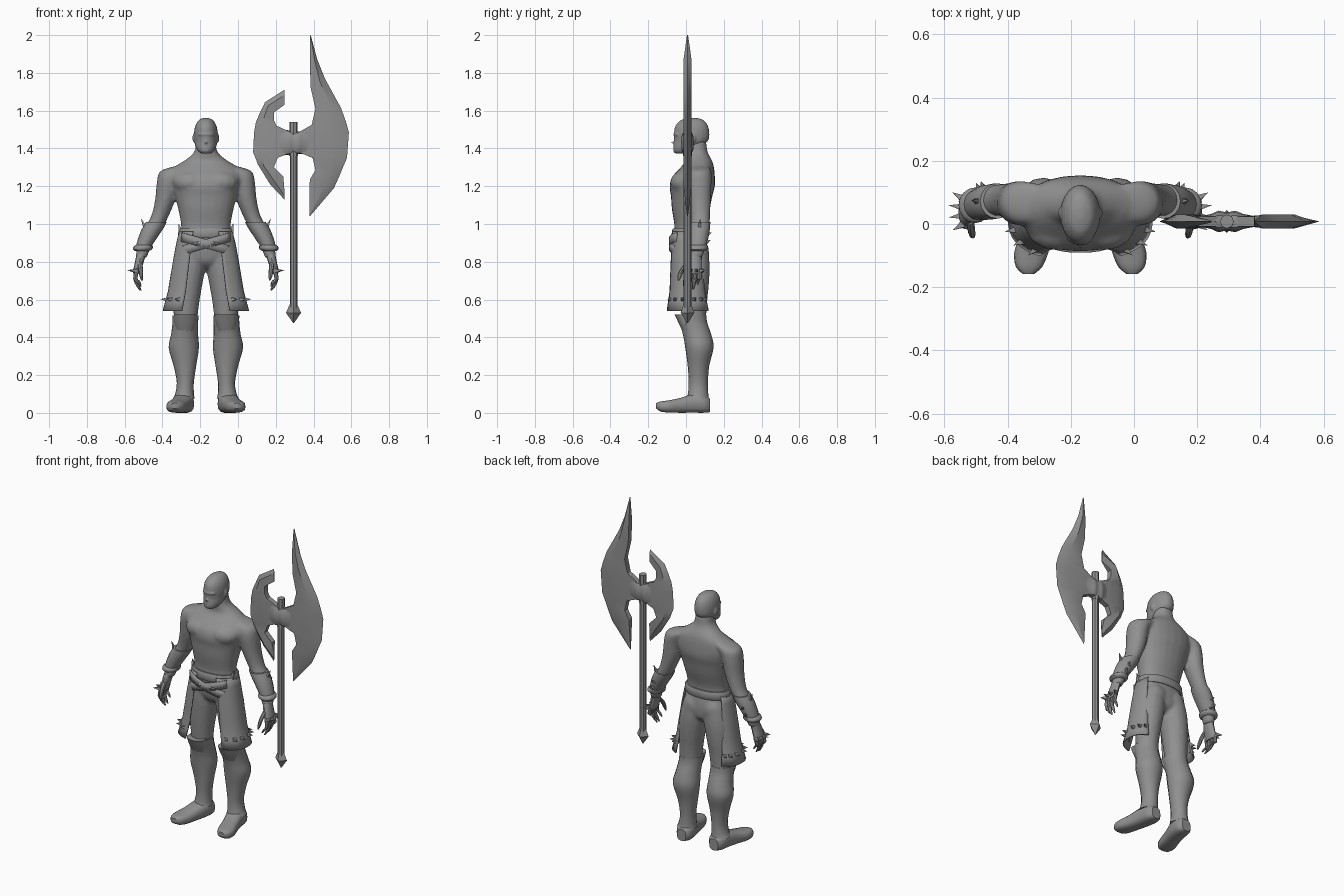
import bpy, bmesh
from math import sin, cos, pi, radians, copysign
from mathutils import Vector

CX = -0.17  # body centre line
grey = bpy.data.materials.new("dark_grey")
grey.diffuse_color = (.28, .28, .28, 1)


def make(name, verts, faces, angle=40):
    me = bpy.data.meshes.new(name)
    me.from_pydata([tuple(v) for v in verts], [], faces)
    bm = bmesh.new()
    bm.from_mesh(me)
    bmesh.ops.recalc_face_normals(bm, faces=bm.faces)
    bm.to_mesh(me)
    bm.free()
    me.polygons.foreach_set("use_smooth", [True] * len(me.polygons))
    me.set_sharp_from_angle(angle=radians(angle))
    me.materials.append(grey)
    ob = bpy.data.objects.new(name, me)
    bpy.context.collection.objects.link(ob)
    return ob


def fuse(name, parts, voxel, rounds):
    """Melt overlapping parts into one smooth skin."""
    bm = bmesh.new()
    for p in parts:
        bm.from_mesh(p.data)
        bpy.data.objects.remove(p)
    me = bpy.data.meshes.new(name)
    bm.to_mesh(me)
    bm.free()
    me.materials.append(grey)
    ob = bpy.data.objects.new(name, me)
    bpy.context.collection.objects.link(ob)
    m = ob.modifiers.new("skin", "REMESH")
    m.mode, m.voxel_size, m.use_smooth_shade = "VOXEL", voxel, True
    m = ob.modifiers.new("soften", "SMOOTH")
    m.factor, m.iterations = .5, rounds


def bridge(rings):
    n = len(rings[0])
    faces = [(i * n + j, i * n + (j + 1) % n, (i + 1) * n + (j + 1) % n, (i + 1) * n + j)
             for i in range(len(rings) - 1) for j in range(n)]
    faces += [tuple(range(n)), tuple(range((len(rings) - 1) * n, len(rings) * n))]
    return [v for r in rings for v in r], faces


def smooth_path(st, steps):
    out = []
    for i in range(len(st) - 1):
        p = [Vector(st[min(max(i + k, 0), len(st) - 1)]) for k in (-1, 0, 1, 2)]
        for s in range(steps):
            t = s / steps
            out.append(0.5 * (2 * p[1] + (p[2] - p[0]) * t + (2 * p[0] - 5 * p[1] + 4 * p[2] - p[3]) * t ** 2
                              + (3 * p[1] - p[0] - 3 * p[2] + p[3]) * t ** 3))
    return out + [Vector(st[-1])]


def loft(name, st, side=1, n=16, steps=3, e=2.0, axis="z", cx=CX, angle=40):
    """Rings given as (x, y, z, half width, half depth) across the given axis."""
    rings = []
    for x, y, z, a, b in smooth_path(st, steps):
        ring = []
        for k in range(n):
            t = 2 * pi * k / n
            u = a * copysign(abs(cos(t)) ** (2 / e), cos(t))
            v = b * copysign(abs(sin(t)) ** (2 / e), sin(t))
            p = {"z": (x + u, y + v, z), "y": (x + u, y, z + v), "x": (x, y + u, z + v)}[axis]
            ring.append((cx + side * p[0], p[1], p[2]))
        rings.append(ring)
    return make(name, *bridge(rings), angle)


def ball(name, c, r, side=1):
    bm = bmesh.new()
    bmesh.ops.create_uvsphere(bm, u_segments=14, v_segments=8, radius=1)
    vs = [(CX + side * (c[0] + v.co.x * r[0]), c[1] + v.co.y * r[1], c[2] + v.co.z * r[2]) for v in bm.verts]
    fs = [[v.index for v in f.verts] for f in bm.faces]
    bm.free()
    return make(name, vs, fs)


def spikes(name, items, side, r):
    """Four-sided spikes from (base, tip) pairs."""
    vs, fs = [], []
    for base, tip in items:
        b, t = Vector(base), Vector(tip)
        d = (t - b).normalized()
        u = d.orthogonal().normalized() * r
        w = d.cross(u)
        k = len(vs)
        vs += [(CX + side * p.x, p.y, p.z) for p in (b + u, b + w, b - u, b - w, t)]
        fs += [(k, k + 1, k + 2, k + 3)] + [(k + i, k + (i + 1) % 4, k + 4) for i in range(4)]
    return make(name, vs, fs, 20)


def solidify(ob, t):
    m = ob.modifiers.new("thickness", "SOLIDIFY")
    m.thickness, m.offset = t, 0


# Torso, neck and hips
skin = [loft("torso", [(0, .052, 1.44, .052, .055), (0, .055, 1.38, .062, .06), (0, .068, 1.335, .115, .07),
                       (0, .06, 1.30, .168, .088), (0, .04, 1.25, .192, .113), (0, .033, 1.20, .18, .12),
                       (0, .03, 1.15, .166, .11), (0, .025, 1.08, .147, .1), (0, .02, 1.0, .132, .082),
                       (0, .02, .95, .134, .082), (0, .03, .87, .142, .085), (0, .035, .80, .112, .076),
                       (0, .035, .765, .05, .04)], n=24, e=2.2)]

# Head and face
face = [loft("skull", [(0, .035, 1.562, .012, .02), (0, .033, 1.55, .038, .06), (0, .03, 1.52, .056, .086),
                       (0, .03, 1.48, .063, .094), (0, .027, 1.44, .061, .09), (0, .005, 1.41, .055, .072),
                       (0, -.015, 1.385, .041, .052), (0, -.024, 1.372, .024, .03)], n=20),
        ball("brow", (0, -.042, 1.474), (.045, .026, .01)),
        ball("mouth", (0, -.048, 1.405), (.026, .017, .012)),
        spikes("nose", [((0, -.045, 1.428), (0, -.066, 1.478)), ((0, -.045, 1.434), (0, -.088, 1.428))], 1, .017)]

for s in (-1, 1):
    face.append(ball("ear", (.062, .035, 1.455), (.009, .017, .025), s))
    skin.append(ball("chest_muscle", (.075, -.012, 1.22), (.098, .072, .062), s))
    skin.append(ball("buttock", (.065, .07, .85), (.068, .053, .075), s))

    # Arm, joined to the torso skin
    skin.append(loft("arm", [(.12, .07, 1.305, .05, .05), (.17, .068, 1.28, .072, .066), (.198, .066, 1.23, .061, .07),
                             (.215, .07, 1.13, .054, .062), (.24, .075, 1.05, .047, .053),
                             (.265, .075, 1.0, .048, .05), (.298, .067, .94, .05, .05),
                             (.33, .06, .87, .036, .042), (.342, .05, .82, .03, .036)], s))
    skin.append(loft("thigh", [(.07, .04, .88, .068, .078), (.083, .042, .78, .082, .084), (.095, .042, .68, .077, .08),
                               (.104, .04, .58, .069, .071), (.108, .042, .48, .062, .064)], s))

    # Bracer and wrist ring
    loft("bracer", [(.262, .073, 1.01, .055, .056), (.285, .07, .97, .056, .056), (.312, .065, .92, .048, .052),
                    (.332, .06, .875, .04, .046)], s)
    loft("wrist_ring", [(.328, .06, .892, .036, .04), (.331, .06, .882, .05, .055), (.335, .058, .866, .05, .054),
                        (.338, .056, .856, .035, .04)], s, steps=2)
    spikes("bracer_spikes", [((.31, .07, .955), (.344, .075, 1.03)), ((.30, .10, .94), (.315, .135, .955)),
                             ((.315, .095, .90), (.33, .13, .915))], s, .022)

    # Hand with fingers and thumb
    loft("palm", [(.342, .05, .84, .026, .034), (.352, .042, .80, .023, .04), (.366, .038, .75, .02, .046),
                  (.367, .038, .735, .014, .043)], s, n=12)
    for i in range(4):
        y, tip = .002 + .024 * i, (.67, .648, .652, .68)[i]
        loft("finger", [(.366, y, .75, .012, .012), (.374, y - .004, .71, .011, .011),
                        (.358, y - .01, tip + .02, .009, .009), (.345, y - .012, tip, .004, .004)], s, n=8, steps=2)
    loft("thumb", [(.35, .015, .795, .014, .018), (.345, -.018, .76, .012, .014),
                   (.342, -.034, .725, .01, .011), (.338, -.04, .70, .004, .005)], s, n=8, steps=2)
    spikes("knuckle_spikes", [((.37, y, .752), (tip, y + (y - .04) * .5, .755)) for y, tip in
                              ((0, .405), (.027, .417), (.053, .417), (.08, .405))], s, .016)

    # Boot and foot
    loft("boot", [(.108, .03, .515, .069, .078), (.109, .04, .475, .068, .073), (.113, .06, .41, .072, .075),
                  (.117, .071, .345, .08, .075), (.111, .066, .25, .06, .057), (.109, .065, .16, .045, .051),
                  (.113, .064, .10, .05, .054), (.117, .062, .075, .058, .06)], s)
    loft("knee_plate", [(.108, -.015, .52, .06, .046), (.109, -.004, .475, .056, .036),
                        (.11, .01, .43, .045, .028)], s, n=14)
    loft("foot", [(.112, .128, .04, .03, .036), (.113, .10, .047, .05, .047), (.12, .04, .05, .054, .05),
                  (.138, -.03, .04, .052, .04), (.155, -.09, .034, .054, .033), (.162, -.135, .034, .042, .027),
                  (.164, -.158, .038, .018, .014)], s, n=14, e=2.8, axis="y")

    # Side skirt panel, open at the front and back
    vs, rows, cols = [], 8, 14
    for i in range(rows + 1):
        f = i / rows
        z, rx, ry = .96 - .42 * f, .138 + .075 * f ** .85, .092 + .022 * f
        flare = .012 * max(0, f - .75) * 4
        lo, hi = -66 + 5 * f, 32 + 18 * f
        for j in range(cols + 1):
            a = radians(lo + (hi - lo) * j / cols)
            vs.append((CX + s * (rx + flare) * cos(a) ** .8,
                       .015 + (ry + flare) * copysign(abs(sin(a)) ** .8, a), z))
    w = cols + 1
    fs = [(i * w + j, i * w + j + 1, (i + 1) * w + j + 1, (i + 1) * w + j) for i in range(rows) for j in range(cols)]
    solidify(make("skirt_panel", vs, fs), .008)
    hem = []
    for deg in (-52, -32, -12, 10, 28, 42):
        a = radians(deg)
        c, q = cos(a) ** .8, copysign(abs(sin(a)) ** .8, a)
        hem.append(((.205 * c, .015 + .112 * q, .60), (.243 * c, .015 + .138 * q, .602)))
    spikes("skirt_spikes", hem, s, .016)

    # Crossing front strap
    vs = []
    for i in range(13):
        x = -.128 + .256 * i / 12
        y = .015 - .097 * (1 - (abs(x) / .15) ** 2.4) ** (1 / 2.4) - .004
        zc = .895 + .28 * x
        vs += [(CX + s * x, y, zc - .024), (CX + s * x, y, zc + .024)]
    solidify(make("front_strap", vs, [(2 * i, 2 * i + 1, 2 * i + 3, 2 * i + 2) for i in range(12)]), .01)
    spikes("belt_point", [((.132, .0, .955), (.146, -.005, 1.005))], s, .02)

fuse("body", skin, .009, 6)
fuse("head", face, .005, 4)

# Belt
loft("belt", [(0, .02, .975, .14, .09), (0, .02, .965, .146, .095), (0, .02, .935, .147, .096),
              (0, .02, .925, .14, .09)], n=28, steps=1, e=2.2)

# Axe shaft, pommel and hub
AX, AY = .294, .008
loft("axe_shaft", [(AX, AY, .55, .02, .02), (AX, AY, 1.40, .02, .02)], n=8, steps=1, cx=0)
loft("axe_cap", [(AX, AY, 1.36, .023, .023), (AX, AY, 1.54, .022, .022)], n=8, steps=1, cx=0)
loft("axe_pommel", [(AX, AY, .475, .002, .002), (AX, AY, .53, .04, .036), (AX, AY, .575, .02, .02)],
     n=4, steps=1, cx=0, angle=20)
loft("axe_hub", [(.20, AY, 1.435, .014, .085), (.245, AY, 1.432, .024, .068), (.268, AY, 1.43, .034, .066),
                 (AX, AY, 1.43, .028, .058), (.32, AY, 1.43, .034, .06), (.345, AY, 1.432, .024, .062),
                 (.40, AY, 1.432, .014, .085)], n=12, steps=2, e=2.5, axis="x", cx=0)

# Axe blades from (outer x, z, inner x, z) stations, sharp on the outer edge
large = [(.385, 2.0, .382, 1.995), (.42, 1.87, .38, 1.85), (.46, 1.77, .385, 1.72), (.545, 1.615, .41, 1.61),
         (.572, 1.54, .39, 1.525), (.587, 1.485, .32, 1.485), (.577, 1.35, .32, 1.38), (.56, 1.31, .395, 1.35),
         (.535, 1.25, .41, 1.285), (.508, 1.19, .38, 1.235), (.38, 1.04, .378, 1.06)]
small = [(.245, 1.71, .245, 1.63), (.143, 1.645, .19, 1.59), (.112, 1.58, .19, 1.55), (.095, 1.54, .205, 1.52),
         (.085, 1.485, .27, 1.49), (.08, 1.38, .27, 1.375), (.092, 1.35, .21, 1.35), (.105, 1.315, .19, 1.30),
         (.17, 1.21, .24, 1.25), (.245, 1.13, .245, 1.19)]
for name, st in (("large_axe_blade", large), ("small_axe_blade", small)):
    rings = []
    for i, (ox, oz, ix, iz) in enumerate(st):
        k = .15 if i in (0, len(st) - 1) else 1
        mx, mz = ox + (ix - ox) * .35, oz + (iz - oz) * .35
        rings.append([(ox, AY, oz), (mx, AY + .022 * k, mz), (ix, AY + .016 * k, iz),
                      (ix, AY - .016 * k, iz), (mx, AY - .022 * k, mz)])
    make(name, *bridge(rings), 30)
